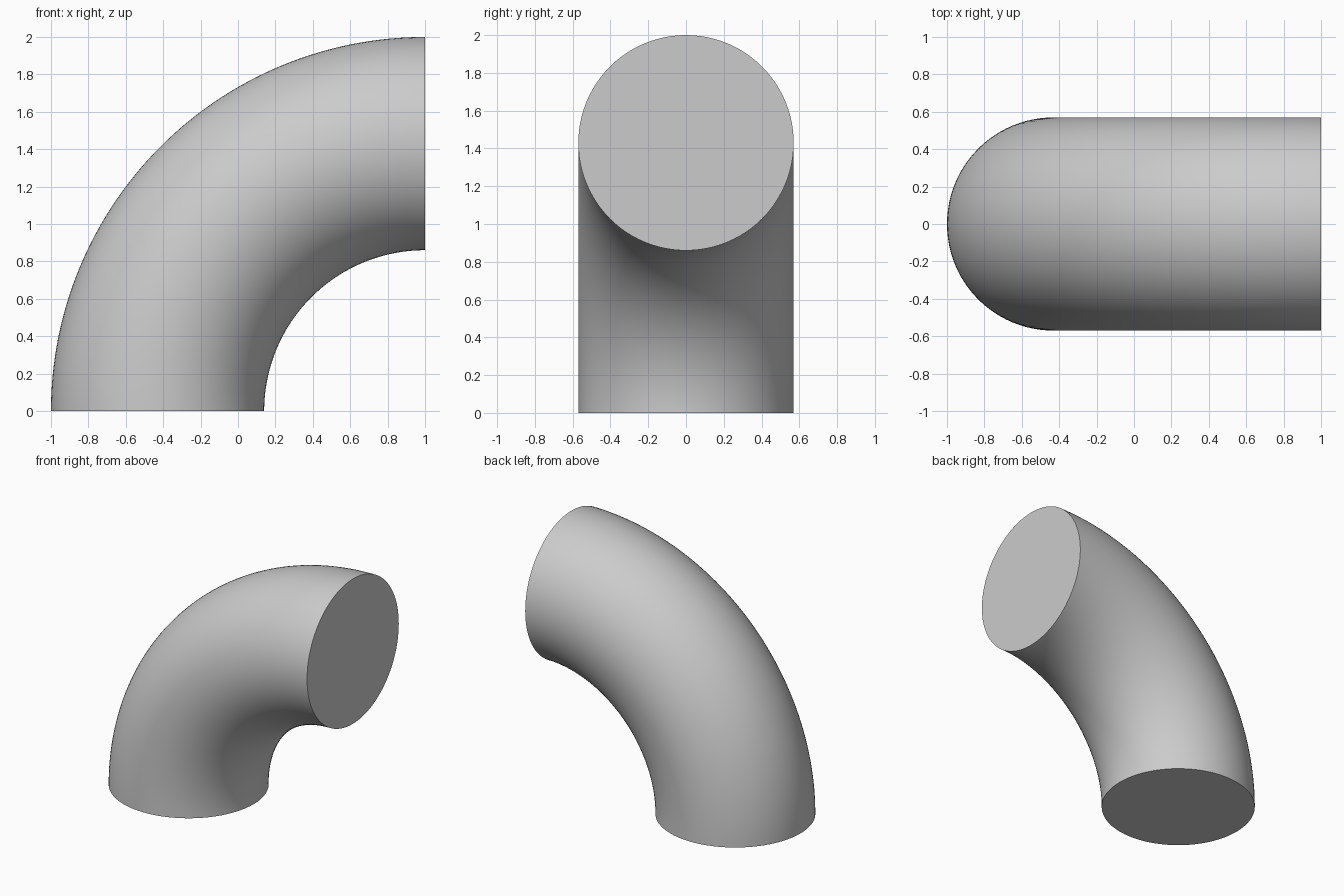
import bpy, bmesh, math
from mathutils import Matrix, Vector

cube = bpy.data.objects.get("Cube")
if cube:
    bpy.data.objects.remove(cube, do_unlink=True)

BEND_RADIUS = 1.43
PIPE_RADIUS = 0.57
SIDES = 96
STEPS = 64

# Plain grey material
grey = bpy.data.materials.new("plain grey")
grey.use_nodes = True
colour = (0.6, 0.6, 0.6, 1)
grey.diffuse_color = colour
grey.node_tree.nodes["Principled BSDF"].inputs["Base Color"].default_value = colour

# Round section on the ground, swept a quarter turn about the bend axis
bm = bmesh.new()
section = bmesh.ops.create_circle(
    bm, segments=SIDES, radius=PIPE_RADIUS,
    matrix=Matrix.Translation((1 - BEND_RADIUS, 0, 0)))["verts"]
rim = list({e for v in section for e in v.link_edges})
sweep = bmesh.ops.spin(bm, geom=section + rim, cent=Vector((1, 0, 0)),
                       axis=Vector((0, 1, 0)), angle=math.pi / 2, steps=STEPS)
end_rim = [e for e in sweep["geom_last"] if isinstance(e, bmesh.types.BMEdge)]

# Flat caps close both ends
for loop in (rim, end_rim):
    bmesh.ops.edgeloop_fill(bm, edges=loop)
bmesh.ops.recalc_face_normals(bm, faces=bm.faces)

mesh = bpy.data.meshes.new("pipe_elbow")
bm.to_mesh(mesh)
bm.free()
mesh.materials.append(grey)
elbow = bpy.data.objects.new("pipe_elbow", mesh)
bpy.context.collection.objects.link(elbow)

# Smooth bend, sharp cap rims
bpy.ops.object.select_all(action="DESELECT")
elbow.select_set(True)
bpy.context.view_layer.objects.active = elbow
bpy.ops.object.shade_smooth_by_angle(angle=math.radians(30))
